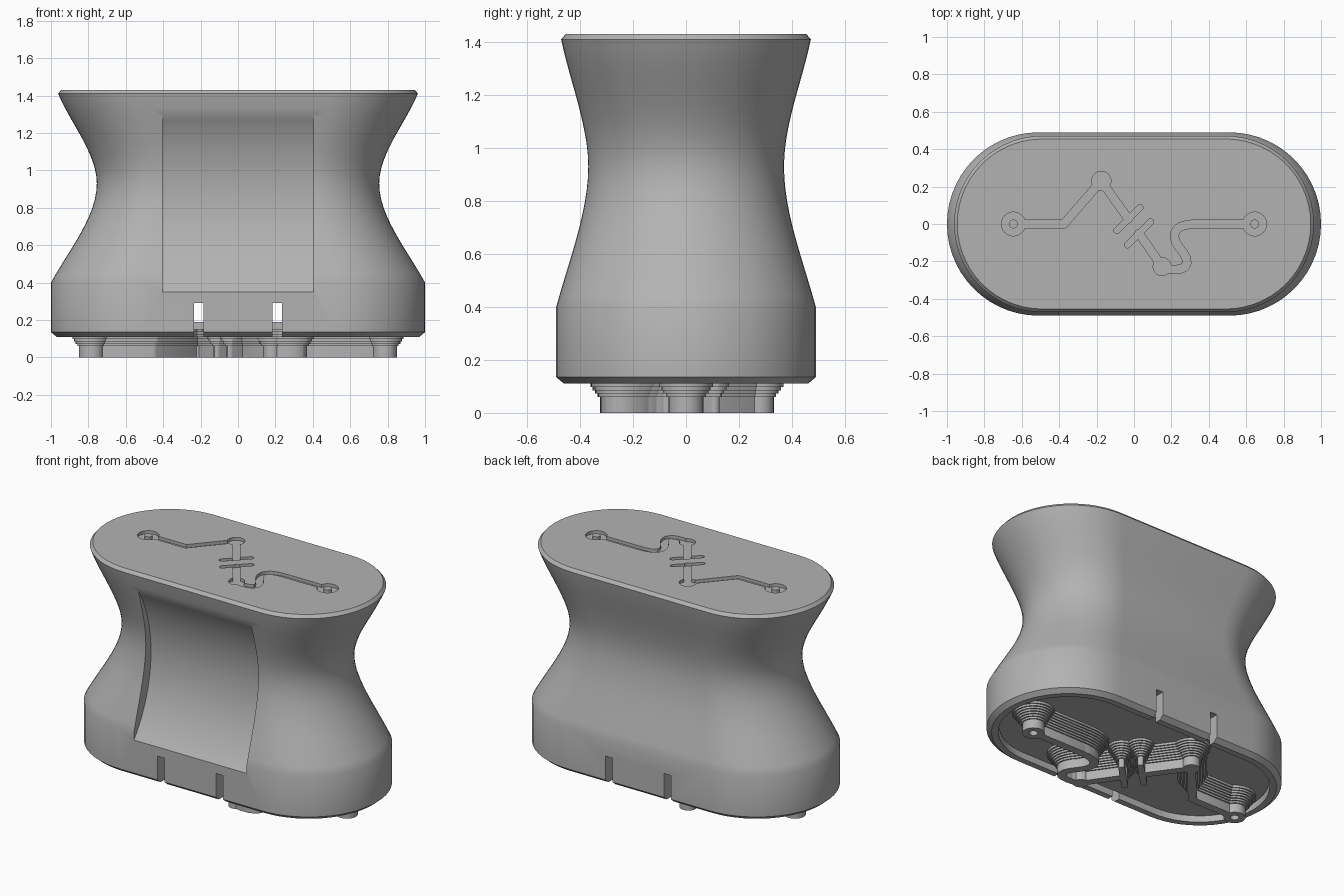
import bpy, bmesh, math
from mathutils import Vector
from mathutils.geometry import interpolate_bezier

if "Cube" in bpy.data.objects:
    bpy.data.objects.remove(bpy.data.objects["Cube"])

grey = bpy.data.materials.new("plain grey")
grey.use_nodes = True
colour = (0.45, 0.45, 0.45, 1)
grey.diffuse_color = colour
grey.node_tree.nodes["Principled BSDF"].inputs["Base Color"].default_value = colour

HALF_X, HALF_Y = 1.0, 0.49


def finish(bm, name):
    bmesh.ops.recalc_face_normals(bm, faces=bm.faces)
    mesh = bpy.data.meshes.new(name)
    bm.to_mesh(mesh)
    bm.free()
    mesh.materials.append(grey)
    obj = bpy.data.objects.new(name, mesh)
    bpy.context.collection.objects.link(obj)
    return obj


def stadium(scale=1.0, inset=0.0, segments=28):
    """Outline of a rounded slab, as 2D points."""
    radius = HALF_Y * scale - inset
    straight = (HALF_X - HALF_Y) * scale
    points = []
    for side in (1, -1):
        for i in range(segments + 1):
            a = math.pi * (i / segments - 0.5)
            points.append((side * (straight + radius * math.cos(a)),
                           side * radius * math.sin(a)))
    return points


def circle(cx, cy, radius, segments):
    return [(cx + radius * math.cos(math.tau * i / segments),
             cy + radius * math.sin(math.tau * i / segments)) for i in range(segments)]


def add_loft(bm, rings, closed=False):
    """Skin a stack of (z, outline) rings, then cap it or join it end to end."""
    loops = [[bm.verts.new((x, y, z)) for x, y in pts] for z, pts in rings]
    if closed:
        loops.append(loops[0])
    for low, high in zip(loops, loops[1:]):
        for i in range(len(low)):
            j = (i + 1) % len(low)
            bm.faces.new((low[i], low[j], high[j], high[i]))
    if not closed:
        bm.faces.new(loops[0][::-1])
        bm.faces.new(loops[-1])


def loft(name, rings):
    bm = bmesh.new()
    add_loft(bm, rings)
    return finish(bm, name)


def cut(target, tool, use_self):
    mod = target.modifiers.new("cut", "BOOLEAN")
    mod.operation, mod.object = "DIFFERENCE", tool
    mod.solver, mod.use_self = "EXACT", use_self
    bpy.context.view_layer.objects.active = target
    bpy.ops.object.modifier_apply(modifier=mod.name)
    bpy.data.objects.remove(tool)


def smooth(obj):
    bpy.ops.object.select_all(action="DESELECT")
    obj.select_set(True)
    bpy.context.view_layer.objects.active = obj
    bpy.ops.object.shade_smooth_by_angle(angle=math.radians(30))


# Circuit layout: pads, nodes, capacitor bars and the curved lead
PAD = Vector((0.645, 0))
LEAD = Vector((0.595, 0))
NODE_A, NODE_B = Vector((-0.175, 0.23)), Vector((0.15, -0.228))
BARS = [Vector((-0.03, 0.027)), Vector((0.027, -0.05))]
curve = [p.to_2d() for p in
         interpolate_bezier((0.15, -0.235, 0), (0.30, -0.27, 0), (0.31, -0.2, 0), (0.245, -0.13, 0), 8)[:-1]
         + interpolate_bezier((0.245, -0.13, 0), (0.19, -0.06, 0), (0.21, 0, 0), (0.33, 0, 0), 8)]
lines = [[-LEAD, Vector((-0.375, 0)), NODE_A, BARS[0]], [BARS[1], NODE_B], curve + [LEAD]]


def add_capsule(bm, a, b, radius, z0, z1, segments=6):
    turn = math.atan2(b.y - a.y, b.x - a.x) - math.pi / 2
    outline = []
    for end, start in ((b, 0), (a, math.pi)):
        for i in range(segments + 1):
            t = turn + start + math.pi * i / segments
            outline.append((end.x + radius * math.cos(t), end.y + radius * math.sin(t)))
    add_loft(bm, [(z0, outline), (z1, outline)])


def add_circuit(bm, z0, z1, scale, grow, pad, hole):
    for path in lines:
        for a, b in zip(path, path[1:]):
            add_capsule(bm, a * scale, b * scale, 0.022 * scale + grow, z0, z1)
    half = Vector((0.062, 0.062))
    for bar in BARS:
        add_capsule(bm, (bar - half) * scale, (bar + half) * scale, 0.016 * scale + grow, z0, z1)
    for centre, radius in ((NODE_A, 0.052), (NODE_B, 0.048)):
        outline = circle(*(centre * scale), radius + grow, 24)
        add_loft(bm, [(z0, outline), (z1, outline)])
    # ring-shaped end pads
    for centre in (PAD * scale, -PAD * scale):
        outer, inner = circle(*centre, pad + grow, 24), circle(*centre, hole, 24)
        add_loft(bm, [(z0, outer), (z1, outer), (z1, inner), (z0, inner)], closed=True)


def hermite(z, z0, k0, s0, z1, k1, s1):
    t, h = (z - z0) / (z1 - z0), z1 - z0
    return ((2*t**3 - 3*t*t + 1) * k0 + (t**3 - 2*t*t + t) * h * s0
            + (3*t*t - 2*t**3) * k1 + (t**3 - t*t) * h * s1)


# Waisted handle body with an underside pocket
BASE, WAIST, RIM = 0.4, 0.93, 1.41
pocket = stadium(1, 0.07)
rings = [(0.3, pocket), (0.11, pocket), (0.11, stadium(1, 0.03)),
         (0.135, stadium()), (BASE, stadium())]
STEPS = 12
for i in range(1, STEPS + 1):
    z = BASE + (WAIST - BASE) * i / STEPS
    rings.append((z, stadium(hermite(z, BASE, 1, -0.55, WAIST, 0.755, 0))))
for i in range(1, STEPS + 1):
    z = WAIST + (RIM - WAIST) * i / STEPS
    rings.append((z, stadium(hermite(z, WAIST, 0.755, 0, RIM, 0.962, 0.42))))
body = loft("handle_body", rings)

# Cutter for the front finger recess and the clip slots
bm = bmesh.new()
profile = circle(-1.139, 0.857, 0.824, 96)
ends = [[bm.verts.new((x, y, z)) for y, z in profile] for x in (-0.405, 0.405)]
for i in range(len(profile)):
    j = (i + 1) % len(profile)
    bm.faces.new((ends[0][i], ends[0][j], ends[1][j], ends[1][i]))
bm.faces.new(ends[0])
bm.faces.new(ends[1])
for x in (-0.21, 0.21):
    slot = [(x - 0.025, -0.5), (x + 0.025, -0.5), (x + 0.025, 0.5), (x - 0.025, 0.5)]
    add_loft(bm, [(0, slot), (0.29, slot)])
cut(body, finish(bm, "recess_and_slot_cutter"), False)
smooth(body)

# Chamfered top slab with the engraved circuit
top = loft("top_slab", [(RIM, stadium(0.962)), (1.43, stadium(0.962, 0.017))])
bm = bmesh.new()
add_circuit(bm, RIM - 0.05, 1.5, 1, 0, 0.064, 0.024)
cut(top, finish(bm, "engraving_cutter"), True)
smooth(top)

# Stamp plate and its stepped circuit relief
edge = stadium(1, 0.075)
smooth(loft("stamp_plate", [(0.15, edge), (0.19, edge)]))
bm = bmesh.new()
for step in range(8):
    z = 0.06 + 0.0125 * (step - 1) if step else 0
    add_circuit(bm, z, 0.16, 1.215, 0.009 * step, 0.066, 0.026)
smooth(finish(bm, "circuit_relief"))
